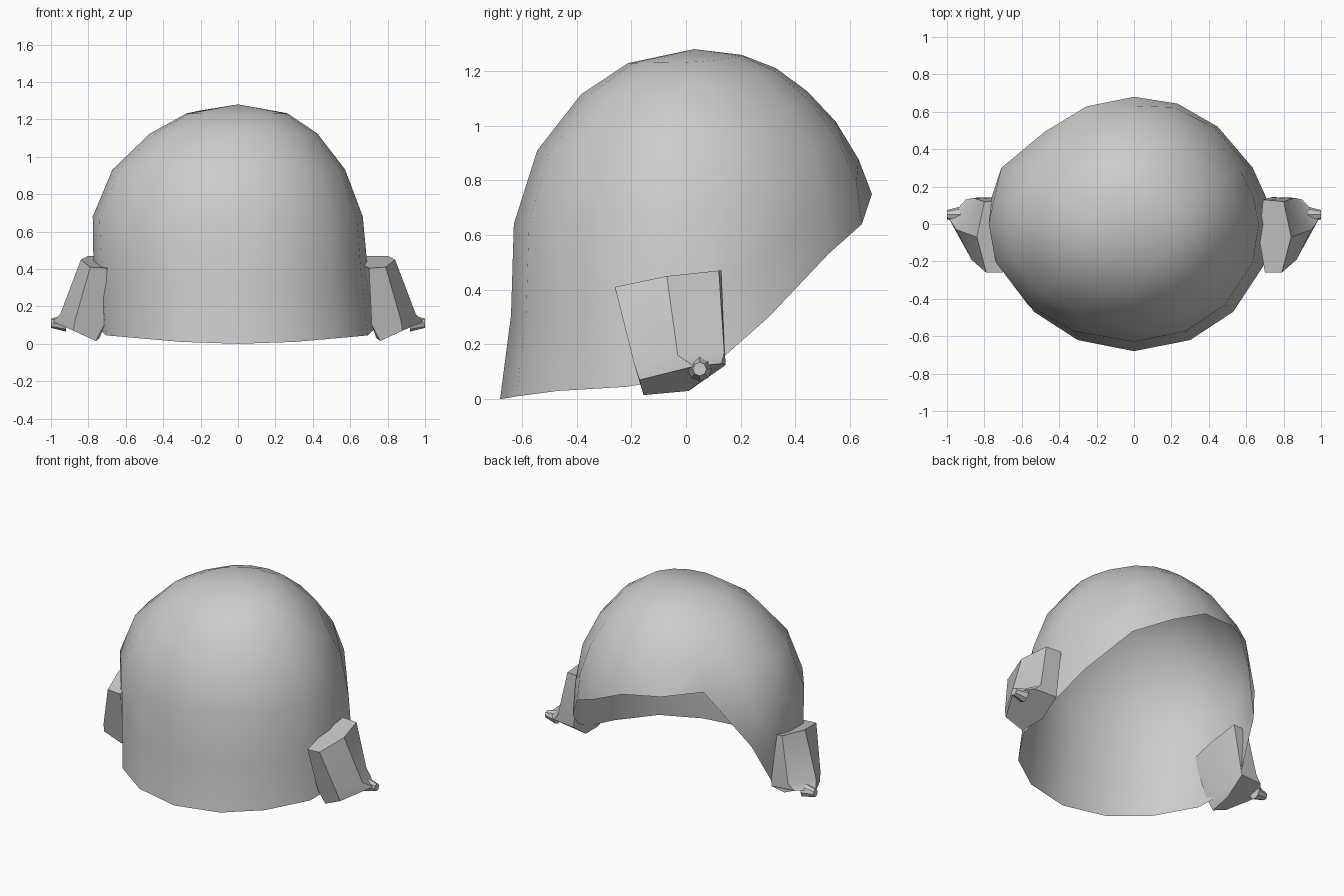
import bpy
import bmesh
import math

# Remove the default object
default_cube = bpy.data.objects.get("Cube")
if default_cube:
    bpy.data.objects.remove(default_cube, do_unlink=True)


def make_material(name, level):
    material = bpy.data.materials.new(name)
    material.use_nodes = True
    colour = (level, level, level, 1)
    material.diffuse_color = colour
    shader = material.node_tree.nodes["Principled BSDF"]
    shader.inputs["Base Color"].default_value = colour
    shader.inputs["Roughness"].default_value = 0.7
    return material


plain_grey = make_material("plain grey", 0.6)


def finish(bm, name, smooth_angle):
    """Turn a bmesh into a named, shaded object."""
    mesh = bpy.data.meshes.new(name)
    bm.to_mesh(mesh)
    bm.free()
    mesh.materials.append(plain_grey)
    obj = bpy.data.objects.new(name, mesh)
    bpy.context.collection.objects.link(obj)
    bpy.ops.object.select_all(action="DESELECT")
    obj.select_set(True)
    bpy.context.view_layer.objects.active = obj
    bpy.ops.object.shade_smooth_by_angle(angle=math.radians(smooth_angle))
    return obj


def bridge(bm, first, second):
    """Join two closed rings of vertices with quads."""
    count = len(first)
    for i in range(count):
        following = (i + 1) % count
        bm.faces.new((first[i], first[following], second[following], second[i]))


# Dome shell: silhouette of each side as (height, reach) pairs
CROWN = 1.28
front_profile = [(1.28, 0), (1.225, .22), (1.1, .40), (.9, .55), (.62, .635), (.3, .64), (0, .68)]
back_profile = [(1.28, 0), (1.26, .2), (1.21, .33), (1.12, .45), (1.0, .56), (.88, .63), (.75, .68), (.5, .69), (0, .69)]
left_profile = [(1.28, 0), (1.23, .27), (1.11, .44), (.92, .58), (.64, .68), (.45, .685), (0, .74)]
right_profile = [(1.28, 0), (1.23, .28), (1.11, .49), (.91, .69), (.64, .79), (.45, .78), (0, .74)]

# Rim height by direction, in degrees from the front towards each side
directions = [0, 24, 46, 71, 90, 102, 116, 139, 160, 180]
left_rim = [0, .01, .03, .045, .08, .16, .3, .53, .64, .75]
right_rim = [0, .01, .03, .045, .08, .16, .44, .82, .78, .75]
row_steps = [.04, .13, .29, .5, .76, 1]


def reach(profile, height):
    """Profile reach at a height, rounded towards the crown."""
    depth = math.sqrt(max(CROWN - height, 0))
    for (upper, near), (lower, far) in zip(profile, profile[1:]):
        start, end = math.sqrt(CROWN - upper), math.sqrt(CROWN - lower)
        if depth <= end:
            return near + (far - near) * (depth - start) / (end - start)
    return profile[-1][1]


def dome_point(degrees, side, rim, step):
    height = CROWN + (rim - CROWN) * step
    angle = math.radians(degrees)
    side_profile = left_profile if side > 0 else right_profile
    long_profile = front_profile if degrees <= 90 else back_profile
    return (side * reach(side_profile, height) * math.sin(angle),
            -reach(long_profile, height) * math.cos(angle),
            height)


def build_dome():
    columns = [(d, 1, rim) for d, rim in zip(directions, left_rim)]
    right_columns = [(d, -1, rim) for d, rim in zip(directions, right_rim)]
    columns += right_columns[-2:0:-1]
    bm = bmesh.new()
    pole = bm.verts.new((0, .03, CROWN))
    previous = None
    for step in row_steps:
        ring = [bm.verts.new(dome_point(*column, step)) for column in columns]
        if previous:
            bridge(bm, ring, previous)
        else:
            for i, vert in enumerate(ring):
                bm.faces.new((vert, ring[(i + 1) % len(ring)], pole))
        previous = ring
    return finish(bm, "helmet_shell", 80)


# Ear pods: three matching rings from the slanted top to the lower lip
pod_top = [(.69, .13, .47), (.80, .12, .47), (.84, -.07, .45),
           (.79, -.26, .41), (.70, -.26, .405), (.67, -.08, .42)]
pod_waist = [(.735, .143, .16), (.86, .14, .17), (.95, -.03, .16),
             (.87, -.19, .13), (.715, -.17, .1), (.72, 0, .1)]
pod_lip = [(.74, .145, .125), (.9, .13, .13), (.99, .03, .12),
           (.88, -.17, .07), (.76, -.155, .015), (.74, .01, .03)]


def build_pod(name, side):
    bm = bmesh.new()
    rings = [[bm.verts.new((side * x, y, z)) for x, y, z in ring]
             for ring in (pod_top, pod_waist, pod_lip)]
    bridge(bm, rings[0], rings[1])
    bridge(bm, rings[1], rings[2])
    bm.faces.new(rings[0])
    bm.faces.new(rings[2])
    bmesh.ops.recalc_face_normals(bm, faces=bm.faces)
    return finish(bm, name, 35)


# Small knob on the outer tip of each pod
def build_knob(name, side):
    bm = bmesh.new()
    bmesh.ops.create_cone(bm, cap_ends=True, segments=8,
                          radius1=.045, radius2=.025, depth=.08)
    for vert in bm.verts:
        across, along, outward = vert.co
        vert.co = (side * (.96 + outward), .05 + along, .11 + across)
    bmesh.ops.recalc_face_normals(bm, faces=bm.faces)
    return finish(bm, name, 35)


build_dome()
for label, side in (("left", 1), ("right", -1)):
    build_pod(label + "_ear_pod", side)
    build_knob(label + "_pod_knob", side)
